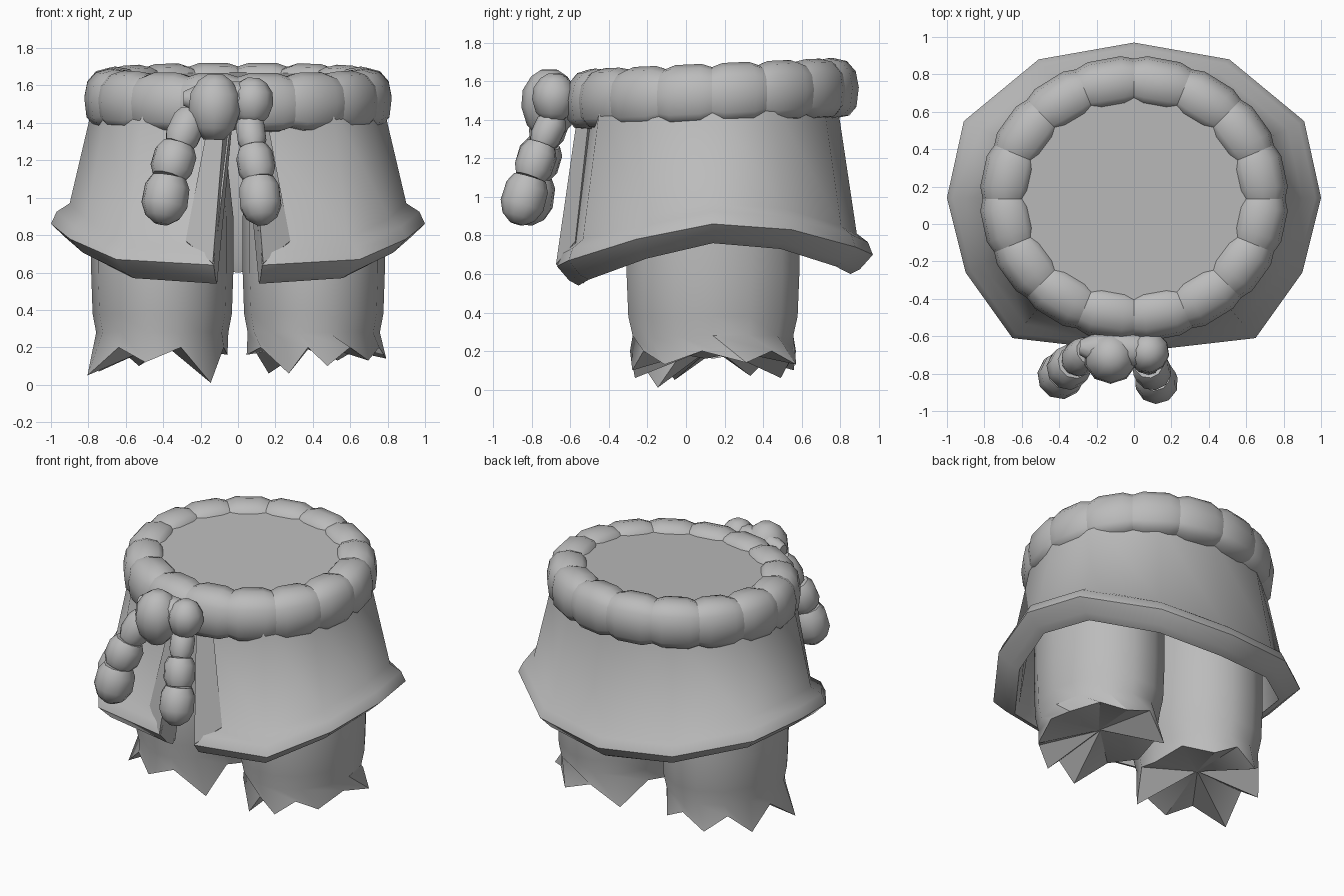
import bpy, bmesh, math
from mathutils import Vector

cube = bpy.data.objects.get("Cube")
if cube:
    bpy.data.objects.remove(cube)

cloth = bpy.data.materials.new("plain grey")
cloth.use_nodes = True
grey = (0.5, 0.5, 0.5, 1)
cloth.diffuse_color = grey
cloth.node_tree.nodes["Principled BSDF"].inputs["Base Color"].default_value = grey
MID = 0.135  # y of the waist centre


def loft(name, rings, angle=40):
    """Skin a list of equal-length rings and cap both ends."""
    bm = bmesh.new()
    rows = [[bm.verts.new(p) for p in ring] for ring in rings]
    n = len(rows[0])
    for a, b in zip(rows, rows[1:]):
        for i in range(n):
            j = (i + 1) % n
            bm.faces.new((a[i], a[j], b[j], b[i]))
    bm.faces.new(rows[0])
    bm.faces.new(rows[-1])
    bmesh.ops.recalc_face_normals(bm, faces=bm.faces)
    mesh = bpy.data.meshes.new(name)
    bm.to_mesh(mesh)
    bm.free()
    mesh.materials.append(cloth)
    obj = bpy.data.objects.new(name, mesh)
    bpy.context.collection.objects.link(obj)
    bpy.ops.object.select_all(action="DESELECT")
    obj.select_set(True)
    bpy.context.view_layer.objects.active = obj
    bpy.ops.object.shade_smooth_by_angle(angle=math.radians(angle))


def ellipse(cx, cy, z, rx, ry, n):
    turns = [2 * math.pi * i / n for i in range(n)]
    return [(cx + rx * math.cos(t), cy + ry * math.sin(t), z) for t in turns]


# Skirt: hem ridge points from the slit round to the back, then mirrored
hem = [(0.13, -0.67, 0.64), (0.65, -0.61, 0.67), (0.9, -0.26, 0.78), (1, 0.14, 0.86),
       (0.91, 0.55, 0.83), (0.51, 0.88, 0.74), (0, 0.97, 0.7)]


def skirt_section(x, y, z):
    def at(s, height):
        return (x * s, MID + (y - MID) * s, height)
    # waist, rolled hem, then the inner wall back up
    section = [at(0.78, 1.48), at(0.9, z + 0.11), at(0.97, z + 0.065), at(1, z),
               at(0.92, z - 0.075), at(0.86, z - 0.1), at(0.83, z - 0.03), at(0.72, 1.4)]
    if y < -0.65:  # the slit narrows towards the belt
        for k in (0, -1):
            section[k] = (math.copysign(0.03, x), *section[k][1:])
    return section


half = [skirt_section(*p) for p in hem]
other = [skirt_section(-x, y, z) for x, y, z in hem[-2::-1]]
loft("skirt", half + other, angle=60)

# Raised trim on both edges of the slit
for side, label in ((1, "left"), (-1, "right")):
    top = [(0.15, -0.5, 1.45), (0.07, -0.56, 1.45), (0.025, -0.46, 1.45)]
    low = [(0.28, -0.575, 0.77), (0.135, -0.675, 0.65), (0.115, -0.53, 0.55)]
    loft(label + "_slit_trim", [[(side * x, y, z) for x, y, z in s] for s in (top, low)])

# Waist plug closing the top, tilted with the belt
TILT = 0.045
waist = [[(x, y, z + TILT * (y - MID)) for x, y, z in ellipse(0, MID, h, 0.66, 0.6, 32)]
         for h in (1.4, 1.645)]
loft("waist_top", waist)


# Belt: beads around a tilted ellipse, rounder above than below
def squared(v, power):
    return math.copysign(abs(v) ** power, v)


BEADS = 16
for i in range(BEADS):
    rings = []
    for part, size in ((0, 0.88), (0.22, 1), (0.78, 1), (1, 0.88)):
        t = 2 * math.pi * (i + part) / BEADS
        ring = []
        for k in range(12):
            a = 2 * math.pi * k / 12
            power = 0.9 if 0 < k < 3 else 0.65
            out = 0.135 * size * squared(math.cos(a), power)
            y = MID + (0.63 + out) * math.sin(t)
            z = 1.535 + TILT * (y - MID) + 0.158 * size * squared(math.sin(a), power)
            ring.append(((0.69 + out) * math.cos(t), y, z))
        rings.append(ring)
    loft(f"belt_bead_{i + 1}", rings, angle=60)


def bead(name, start, end, radius, shape):
    """Barrel-shaped bead between two points."""
    start, end = Vector(start), Vector(end)
    turn = (end - start).to_track_quat("Z", "Y")
    rings = [[start.lerp(end, t) + turn @ Vector(p) for p in
              ellipse(0, 0, 0, radius * s, radius * s, 10)] for t, s in shape]
    loft(name, rings, angle=50)


BARREL = ((0, 0.78), (0.25, 1), (0.75, 1), (1, 0.78))
TIP = ((0, 0.75), (0.2, 0.97), (0.6, 1), (0.85, 0.75), (1, 0.3))
ROUND = ((0, 0.4), (0.18, 0.8), (0.45, 1), (0.7, 0.95), (0.9, 0.65), (1, 0.3))

# Knot and the two hanging strands
bead("knot", (-0.13, -0.71, 1.31), (-0.12, -0.71, 1.66), 0.145, ROUND)
bead("knot_loop", (0.07, -0.69, 1.39), (0.08, -0.68, 1.64), 0.115, ROUND)
bead("knot_bridge", (-0.29, -0.66, 1.53), (0.15, -0.68, 1.53), 0.1, ROUND)
strands = {
    "right": ([(-0.24, -0.68, 1.45), (-0.32, -0.74, 1.28), (-0.37, -0.79, 1.11),
               (-0.41, -0.83, 0.86)], (0.095, 0.115, 0.125)),
    "left": ([(0.06, -0.68, 1.42), (0.08, -0.75, 1.27), (0.11, -0.81, 1.1),
              (0.13, -0.88, 0.86)], (0.08, 0.1, 0.115)),
}
for label, (path, radii) in strands.items():
    for i, r in enumerate(radii):
        bead(f"{label}_strand_bead_{i + 1}", path[i], path[i + 1], r,
             TIP if i == 2 else BARREL)

# Trouser legs with ragged cuffs: angle, height and flare of every torn tip
cuffs = {
    "left": (0.405, ((20, 0.14, 1.1), (70, 0.13, 1), (130, 0.06, 1), (185, 0.16, 0.96),
                     (248, 0.06, 0.95), (282, 0.1, 0.93), (325, 0.13, 0.95))),
    "right": (-0.405, ((0, 0.16, 0.93), (60, 0.12, 0.97), (110, 0.1, 0.97), (155, 0.07, 1),
                       (202, 0.05, 1.15), (255, 0.12, 0.94), (318, 0.01, 0.93))),
}
for label, (cx, tips) in cuffs.items():
    rings = [ellipse(cx, 0.14, z, 0.38 * s, 0.46 * s, 14) for z, s in
             ((1.25, 0.9), (0.9, 1), (0.6, 1), (0.38, 0.98), (0.28, 0.93))]
    ragged = []
    for i, tip in enumerate(tips):
        following = tips[i + 1][0] if i < 6 else tips[0][0] + 360
        for degrees, z, s in (tip, ((tip[0] + following) / 2, 0.2, 0.94)):
            t = math.radians(degrees)
            ragged.append((cx + 0.375 * s * math.cos(t), 0.14 + 0.46 * s * math.sin(t), z))
    rings += [ragged, ellipse(cx, 0.14, 0.22, 0.01, 0.01, 14)]
    loft(label + "_leg", rings, angle=35)
